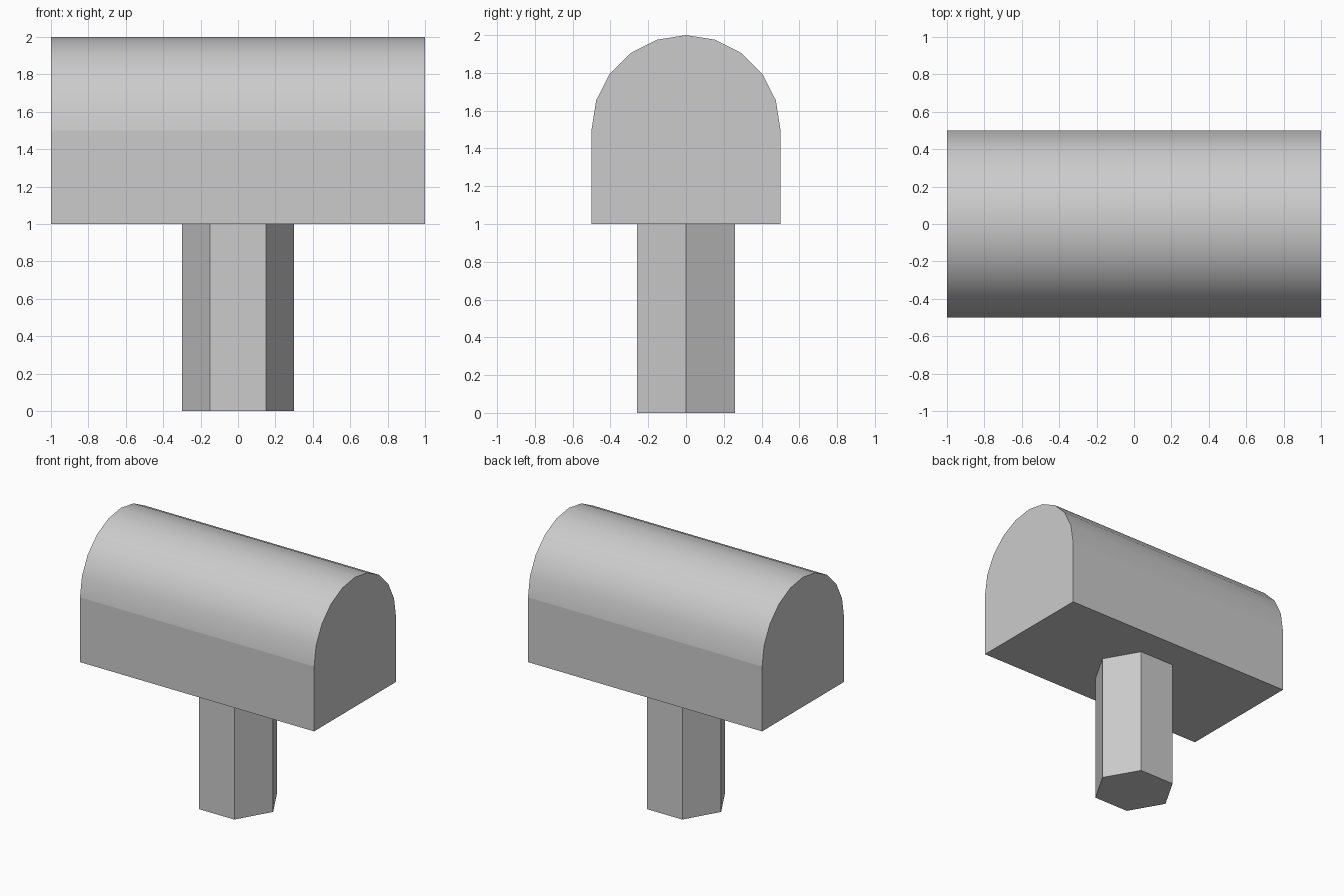
import bpy, bmesh
from math import cos, sin, pi

if "Cube" in bpy.data.objects:
    bpy.data.objects.remove(bpy.data.objects["Cube"])


def add_prism(name, points, direction, smooth=lambda centre: False):
    """Extrude a closed planar outline along a direction."""
    bm = bmesh.new()
    base = bm.faces.new([bm.verts.new(p) for p in points])
    cap = bmesh.ops.extrude_face_region(bm, geom=[base], use_keep_orig=True)
    moved = [g for g in cap["geom"] if isinstance(g, bmesh.types.BMVert)]
    bmesh.ops.translate(bm, verts=moved, vec=direction)
    bmesh.ops.recalc_face_normals(bm, faces=bm.faces)
    for f in bm.faces:
        f.smooth = len(f.verts) == 4 and smooth(f.calc_center_median())
    mesh = bpy.data.meshes.new(name)
    bm.to_mesh(mesh)
    bm.free()
    obj = bpy.data.objects.new(name, mesh)
    bpy.context.collection.objects.link(obj)
    return obj


# Box body: flat sides below a ten-sided half-round top
arch = [(-1, 0.5 * cos(i * pi / 10), 1.5 + 0.5 * sin(i * pi / 10)) for i in range(11)]
outline = [(-1, 0.5, 1.0)] + arch + [(-1, -0.5, 1.0)]
add_prism("box_body", outline, (2, 0, 0), smooth=lambda c: c.z > 1.5)

# Hexagonal post
hexagon = [(0.3 * cos(i * pi / 3), 0.3 * sin(i * pi / 3), 0) for i in range(6)]
add_prism("post", hexagon, (0, 0, 1))
